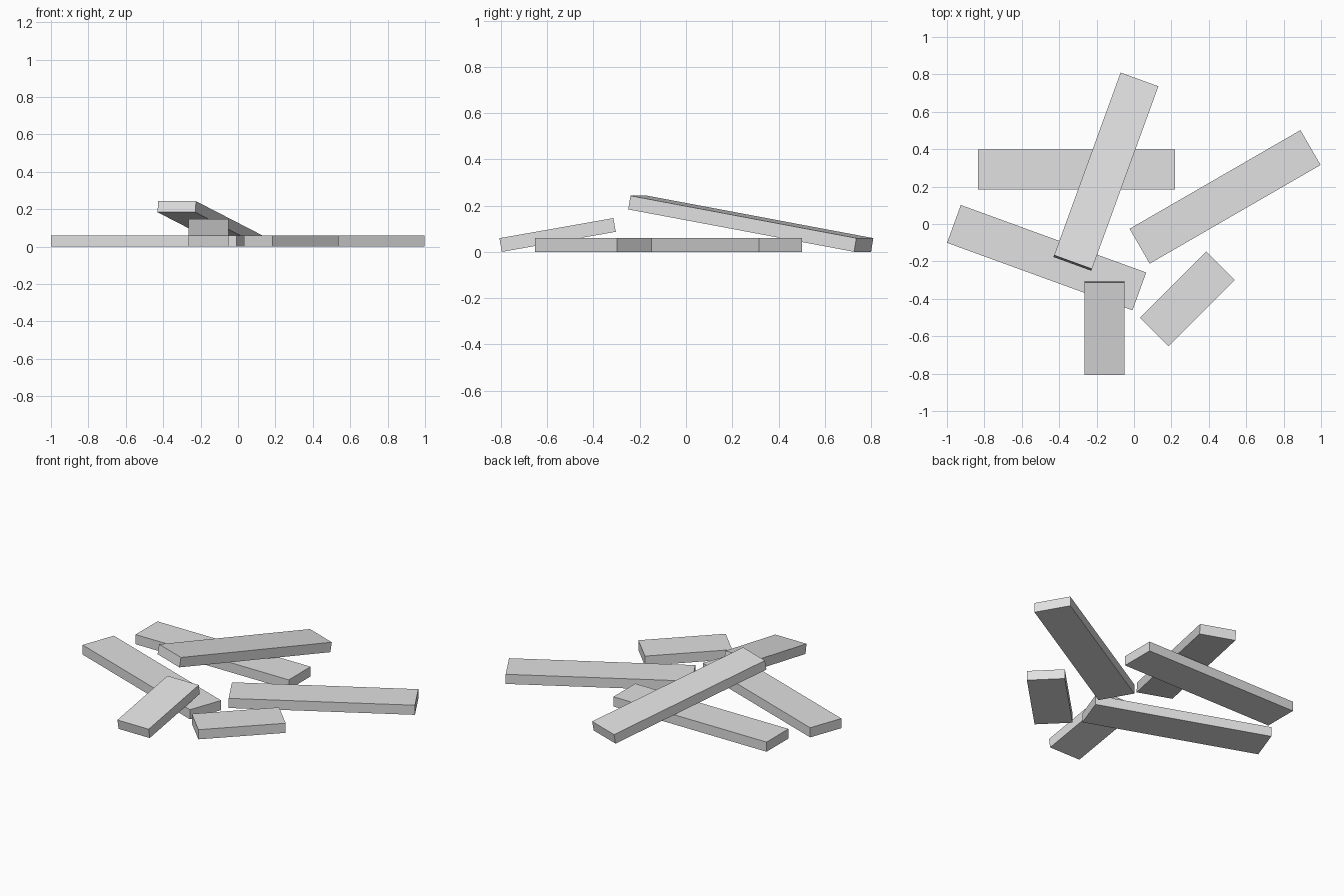
import bpy
from math import radians
from mathutils import Euler

WIDTH, THICK = 0.215, 0.06
LONG, SHORT = 1.055, 0.5

cube = bpy.data.objects.get("Cube")
if cube:
    bpy.data.objects.remove(cube, do_unlink=True)

# Single pale grey for every plank
grey = bpy.data.materials.new("pale_grey")
grey.use_nodes = True
colour = (0.75, 0.75, 0.75, 1)
grey.diffuse_color = colour
grey.node_tree.nodes["Principled BSDF"].inputs["Base Color"].default_value = colour


def plank(name, length, centre, turn, tilt=0):
    """Plank along its own y axis: tilted end-up, then turned about z."""
    rotation = Euler((radians(tilt), 0, radians(turn)))
    bpy.ops.mesh.primitive_cube_add(size=1, location=centre, rotation=rotation)
    obj = bpy.context.object
    obj.name = name
    obj.scale = (WIDTH, length, THICK)
    bpy.ops.object.transform_apply(location=False, rotation=False, scale=True)
    obj.data.materials.append(grey)


FLAT = THICK / 2

# Planks lying flat on the ground
plank("back_plank", LONG, (-0.307, 0.292, FLAT), 90)
plank("right_side_plank", LONG, (-0.467, -0.18, FLAT), 70)
plank("left_side_plank", LONG, (0.487, 0.145, FLAT), -60)
plank("short_flat_plank", SHORT, (0.285, -0.40, FLAT), -45)

# Planks propped up on the others
plank("short_leaning_plank", SHORT, (-0.158, -0.555, 0.073), 0, 10)
plank("long_leaning_plank", LONG, (-0.15, 0.28, 0.1215), -20, -10)
